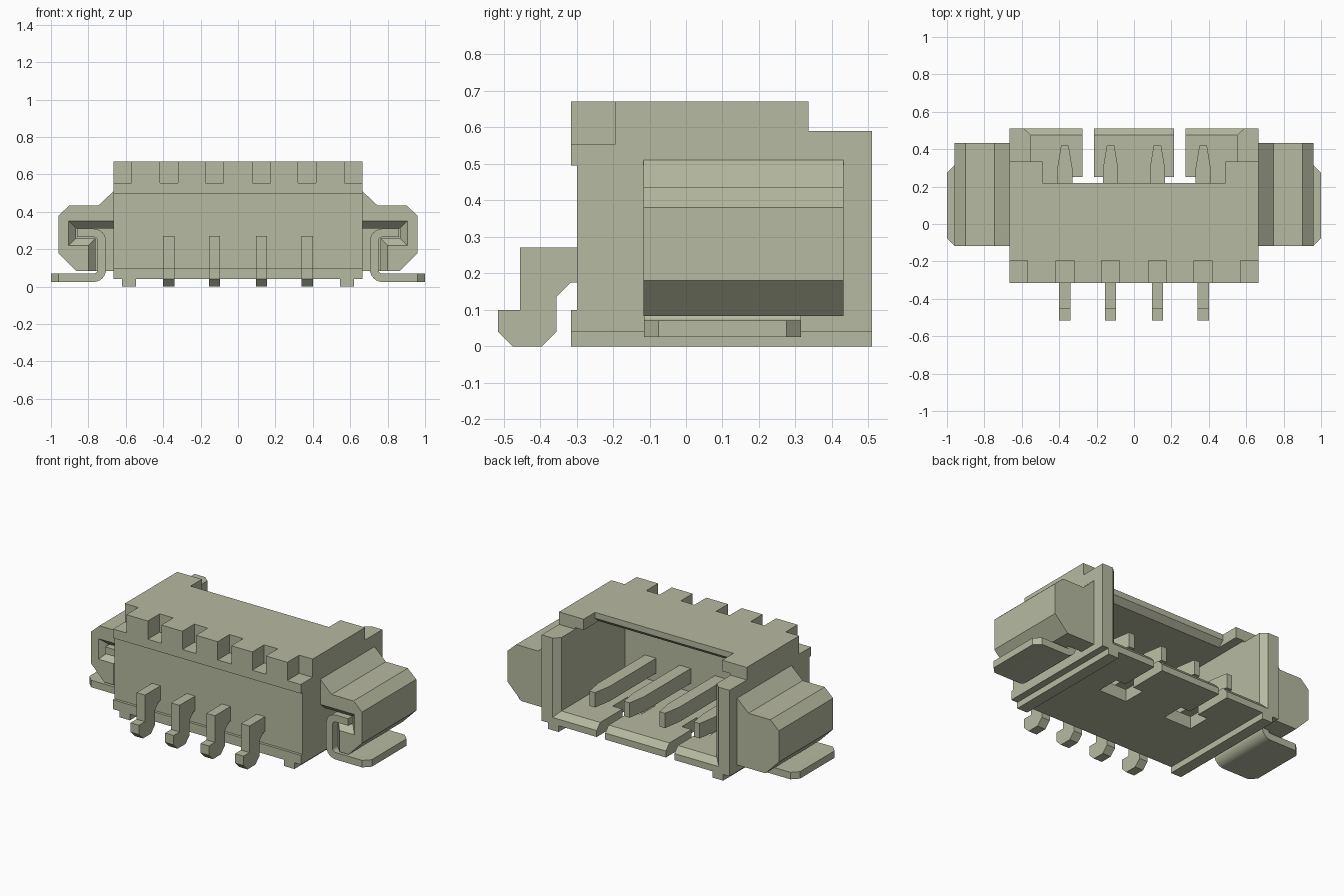
import bpy
import bmesh
from math import sin, cos, radians

cube = bpy.data.objects.get("Cube")
if cube:
    bpy.data.objects.remove(cube, do_unlink=True)

COLOUR = (0.47, 0.49, 0.355, 1.0)
mat = bpy.data.materials.new("olive grey")
mat.use_nodes = True
mat.diffuse_color = COLOUR
bsdf = next(n for n in mat.node_tree.nodes if n.type == 'BSDF_PRINCIPLED')
bsdf.inputs["Base Color"].default_value = COLOUR
bsdf.inputs["Roughness"].default_value = 0.6


def place(axis, p, t):
    """Put a 2D profile point at depth t along the given axis."""
    u, v = p
    return {'x': (t, u, v), 'y': (u, t, v), 'z': (u, v, t)}[axis]


def prism(name, pts, axis, a, b, end_pts=None):
    """Extrude a profile from a to b, optionally tapering to a second profile."""
    bm = bmesh.new()
    first = [bm.verts.new(place(axis, p, a)) for p in pts]
    last = [bm.verts.new(place(axis, p, b)) for p in (end_pts or pts)]
    bm.faces.new(first)
    bm.faces.new(last)
    for i in range(len(pts)):
        j = (i + 1) % len(pts)
        bm.faces.new((first[i], first[j], last[j], last[i]))
    bmesh.ops.recalc_face_normals(bm, faces=bm.faces)
    mesh = bpy.data.meshes.new(name)
    bm.to_mesh(mesh)
    bm.free()
    mesh.materials.append(mat)
    ob = bpy.data.objects.new(name, mesh)
    bpy.context.collection.objects.link(ob)
    return ob


def box(name, x0, x1, y0, y1, z0, z1):
    return prism(name, [(x0, y0), (x1, y0), (x1, y1), (x0, y1)], 'z', z0, z1)


def activate(ob):
    bpy.ops.object.select_all(action='DESELECT')
    bpy.context.view_layer.objects.active = ob
    ob.select_set(True)


def cut(ob, cutters):
    """Subtract each cutter in turn and discard it."""
    for c in cutters:
        c.hide_render = True
        mod = ob.modifiers.new("cut", 'BOOLEAN')
        mod.operation = 'DIFFERENCE'
        mod.solver = 'EXACT'
        mod.object = c
        activate(ob)
        bpy.ops.object.modifier_apply(modifier=mod.name)
        bpy.data.objects.remove(c, do_unlink=True)


def flip(pts, s):
    return [(s * u, v) for u, v in pts]


PINS = (-0.37, -0.125, 0.125, 0.37)
W = 0.665

# Housing shell
housing = prism("housing", [
    (-0.315, 0.04), (0.51, 0.04), (0.51, 0.59), (0.335, 0.59), (0.335, 0.67),
    (-0.315, 0.67), (-0.315, 0.495), (-0.298, 0.495), (-0.298, 0.1), (-0.315, 0.1),
], 'x', -W, W)

# Cavity, flared mouth, roof opening and roof lip chamfer
cutters = [
    box("cavity", -0.55, 0.55, -0.17, 0.6, 0.12, 0.6),
    prism("mouth", [(-0.55, 0.12), (0.55, 0.12), (0.55, 0.7), (-0.55, 0.7)], 'y', 0.475, 0.53,
          [(-0.61, 0.06), (0.61, 0.06), (0.61, 0.7), (-0.61, 0.7)]),
    box("roof_opening", -0.49, 0.49, 0.22, 0.6, 0.5, 0.75),
    prism("roof_lip", [(0.16, 0.58), (0.24, 0.65), (0.24, 0.58)], 'x', -0.49, 0.49),
]
# Notches along the top front edge
for x in PINS:
    cutters.append(box("notch", x - 0.048, x + 0.048, -0.4, -0.195, 0.553, 0.75))
for s in (-1, 1):
    lo, hi = sorted((s * 0.57, s * 0.75))
    cutters.append(box("corner_notch", lo, hi, -0.4, -0.195, 0.553, 0.75))
    # T-shaped slots in the floor
    c = s * 0.245
    cutters.append(prism("floor_slot", [
        (c - 0.03, 0.6), (c - 0.03, 0.25), (c - 0.1, 0.25), (c - 0.1, 0.1),
        (c + 0.1, 0.1), (c + 0.1, 0.25), (c + 0.03, 0.25), (c + 0.03, 0.6),
    ], 'z', 0.0, 0.2))
cut(housing, cutters)

# Contact pins: bent solder leg outside, tapered blade inside
LEG = [(-0.25, 0.27), (-0.455, 0.27), (-0.455, 0.1), (-0.515, 0.1), (-0.515, 0.04),
       (-0.475, 0), (-0.395, 0), (-0.355, 0.04), (-0.355, 0.135), (-0.315, 0.175),
       (-0.25, 0.175)]
for i, x in enumerate(PINS, 1):
    prism(f"pin_leg_{i}", LEG, 'x', x - 0.03, x + 0.03)
    prism(f"pin_blade_{i}", [
        (x - 0.04, -0.25), (x + 0.04, -0.25), (x + 0.04, 0.3),
        (x + 0.02, 0.42), (x - 0.02, 0.42), (x - 0.04, 0.3),
    ], 'z', 0.175, 0.27)

EAR = [(0.655, 0.52), (0.745, 0.435), (0.90, 0.435), (0.96, 0.38),
       (0.96, 0.18), (0.865, 0.083), (0.655, 0.083)]
RECESS_OUTER = [(0.64, 0.355), (0.91, 0.355), (0.91, 0.215), (0.805, 0.215),
                (0.805, 0.05), (0.64, 0.05)]
RECESS_INNER = [(0.64, 0.312), (0.867, 0.312), (0.867, 0.258), (0.762, 0.258),
                (0.762, 0.05), (0.64, 0.05)]


def clip_arc(r):
    """Both rounded bends of the clip at radius r, from foot to top."""
    low = [(0.7725 + r * cos(radians(a)), 0.0925 + r * sin(radians(a)))
           for a in range(270, 179, -15)]
    high = [(0.7725 + r * cos(radians(a)), 0.2425 + r * sin(radians(a)))
            for a in range(180, 89, -15)]
    return low + high


CLIP = ([(1.0, 0.025)] + clip_arc(0.0675) + [(0.86, 0.31), (0.86, 0.265)]
        + clip_arc(0.0225)[::-1] + [(1.0, 0.07)])

for s, side in ((1, "left"), (-1, "right")):
    # Bottom rail
    lo, hi = sorted((s * 0.545, s * 0.62))
    box(f"{side}_rail", lo, hi, -0.315, 0.51, 0.0, 0.04)

    # Side ear with funnelled recess
    ear = prism(f"{side}_ear", flip(EAR, s), 'y', -0.117, 0.432)
    cut(ear, [
        prism("funnel", flip(RECESS_OUTER, s), 'y', -0.122, -0.075, flip(RECESS_INNER, s)),
        prism("recess", flip(RECESS_INNER, s), 'y', -0.08, 0.32),
    ])

    # Bent retention clip with chamfered foot corners
    clip = prism(f"{side}_clip", flip(CLIP, s), 'y', -0.115, 0.315)
    bm = bmesh.new()
    bm.from_mesh(clip.data)
    corners = [e for e in bm.edges
               if all(abs(v.co.x) > 0.99 for v in e.verts)
               and abs(e.verts[0].co.y - e.verts[1].co.y) < 0.001]
    bmesh.ops.bevel(bm, geom=corners, offset=0.04, segments=1, affect='EDGES')
    bm.to_mesh(clip.data)
    bm.free()
    activate(clip)
    bpy.ops.object.shade_smooth_by_angle(angle=radians(30))
